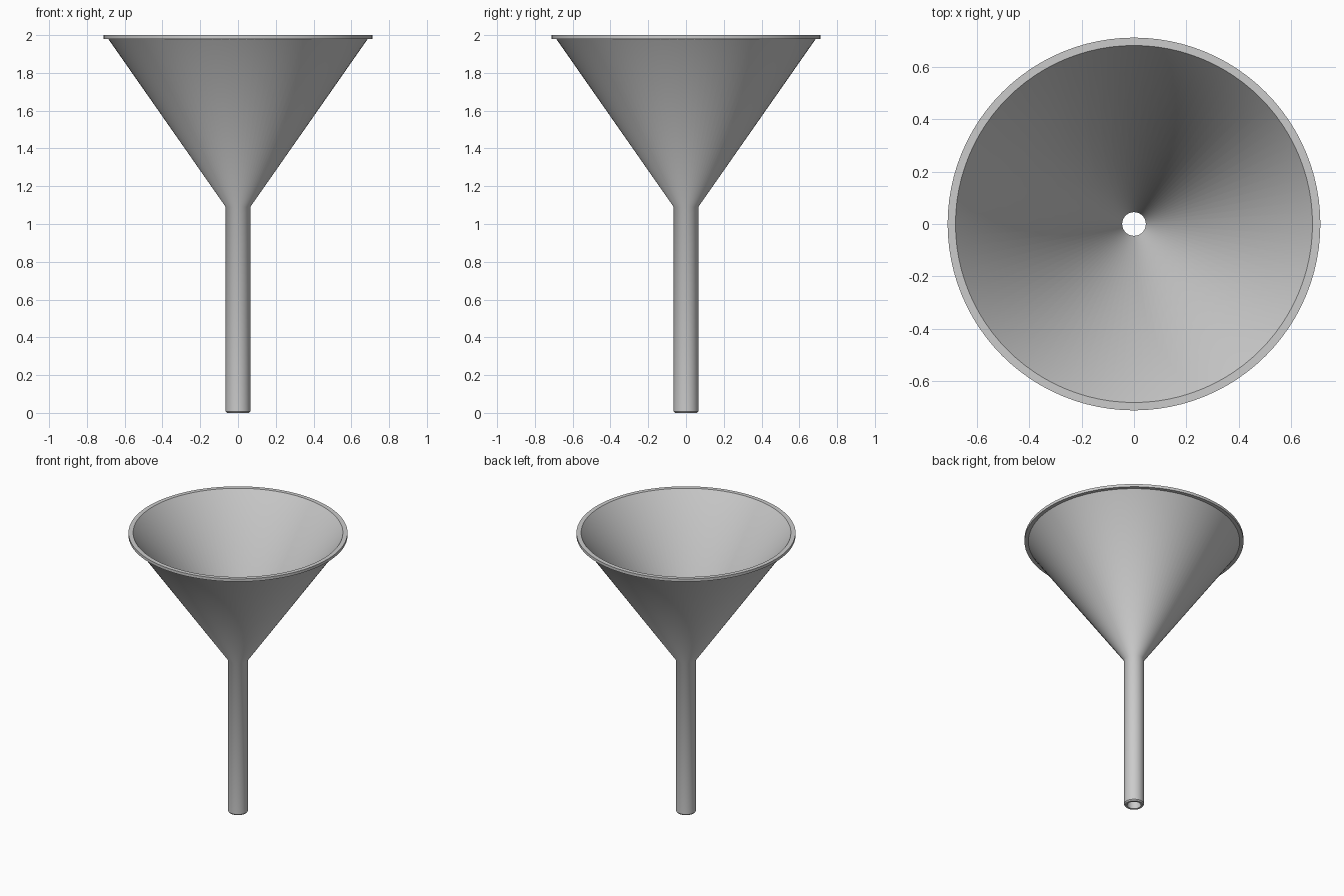
import bpy, bmesh, math

if "Cube" in bpy.data.objects:
    bpy.data.objects.remove(bpy.data.objects["Cube"])

SEGMENTS = 96

# Closed wall section (radius, z): outside going up, over the rim, inside going down
profile = [
    (0.058, 0.0), (0.065, 0.008),      # eased stem tip
    (0.065, 1.09),                     # stem outside
    (0.687, 1.98),                     # cone outside
    (0.712, 1.98), (0.712, 2.0),       # rim lip
    (0.682, 2.0),                      # mouth edge
    (0.045, 1.095),                    # cone inside
    (0.045, 0.0),                      # stem bore
]

# Lathe the section around z
bm = bmesh.new()
rings = []
for i in range(SEGMENTS):
    a = 2 * math.pi * i / SEGMENTS
    rings.append([bm.verts.new((r * math.cos(a), r * math.sin(a), z)) for r, z in profile])
n = len(profile)
for i in range(SEGMENTS):
    r0, r1 = rings[i], rings[(i + 1) % SEGMENTS]
    for j in range(n):
        k = (j + 1) % n
        bm.faces.new((r0[j], r1[j], r1[k], r0[k]))
bmesh.ops.recalc_face_normals(bm, faces=bm.faces)

mesh = bpy.data.meshes.new("funnel")
bm.to_mesh(mesh)
bm.free()
funnel = bpy.data.objects.new("funnel", mesh)
bpy.context.collection.objects.link(funnel)

# Smooth walls with crisp rim and stem edges
bpy.context.view_layer.objects.active = funnel
funnel.select_set(True)
bpy.ops.object.shade_smooth_by_angle(angle=math.radians(40))
